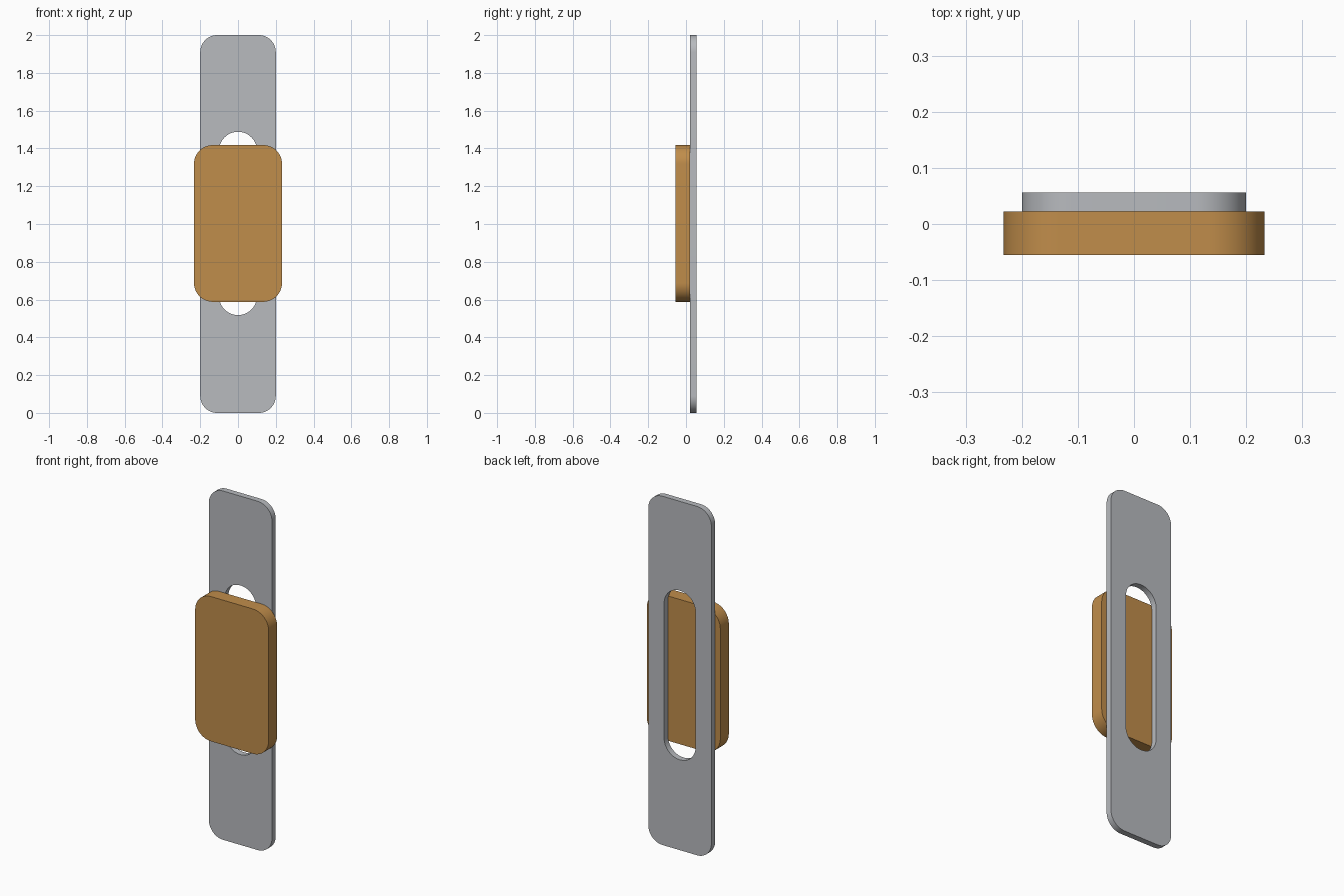
import bpy
import bmesh
from math import cos, sin, pi, radians

cube = bpy.data.objects.get("Cube")
if cube:
    bpy.data.objects.remove(cube, do_unlink=True)


def make_material(name, rgb):
    mat = bpy.data.materials.new(name)
    mat.use_nodes = True
    mat.diffuse_color = (*rgb, 1)
    shader = next(n for n in mat.node_tree.nodes if n.type == 'BSDF_PRINCIPLED')
    shader.inputs["Base Color"].default_value = (*rgb, 1)
    return mat


def rounded_outline(half_width, bottom, top, radius, steps=16):
    """Points (x, z) around an upright rounded rectangle."""
    x = half_width - radius
    corners = [(x, top - radius), (-x, top - radius),
               (-x, bottom + radius), (x, bottom + radius)]
    points = []
    for quarter, (cx, cz) in enumerate(corners):
        for i in range(steps + 1):
            a = (quarter + i / steps) * pi / 2
            points.append((cx + radius * cos(a), cz + radius * sin(a)))
    return points


def make_plate(name, outlines, front, back, mat):
    """Fill the first outline, leave the others as holes, and give it depth."""
    bm = bmesh.new()
    edges = []
    for outline in outlines:
        verts = [bm.verts.new((x, front, z)) for x, z in outline]
        edges += [bm.edges.new((v, verts[i - 1])) for i, v in enumerate(verts)]
    bmesh.ops.triangle_fill(bm, edges=edges, use_beauty=True)
    solid = bmesh.ops.extrude_face_region(bm, geom=bm.faces[:], use_keep_orig=True)
    moved = [g for g in solid["geom"] if isinstance(g, bmesh.types.BMVert)]
    bmesh.ops.translate(bm, verts=moved, vec=(0, back - front, 0))
    bmesh.ops.remove_doubles(bm, verts=bm.verts[:], dist=1e-5)
    bmesh.ops.recalc_face_normals(bm, faces=bm.faces[:])
    mesh = bpy.data.meshes.new(name)
    bm.to_mesh(mesh)
    bm.free()
    mesh.materials.append(mat)
    obj = bpy.data.objects.new(name, mesh)
    bpy.context.collection.objects.link(obj)
    bpy.ops.object.select_all(action='DESELECT')
    obj.select_set(True)
    bpy.context.view_layer.objects.active = obj
    bpy.ops.object.shade_smooth_by_angle(angle=radians(30))
    return obj


grey = make_material("light grey metal", (0.48, 0.495, 0.52))
tan = make_material("tan wood", (0.53, 0.267, 0.07))

# Tall back plate with a round-ended slot
plate = rounded_outline(0.2, 0, 2, 0.09)
slot = rounded_outline(0.1, 0.518, 1.488, 0.0995)
make_plate("slotted_back_plate", [plate, slot], 0.022, 0.056, grey)

# Thick rounded block on the front
block = rounded_outline(0.233, 0.588, 1.418, 0.1)
make_plate("front_block", [block], -0.055, 0.022, tan)
